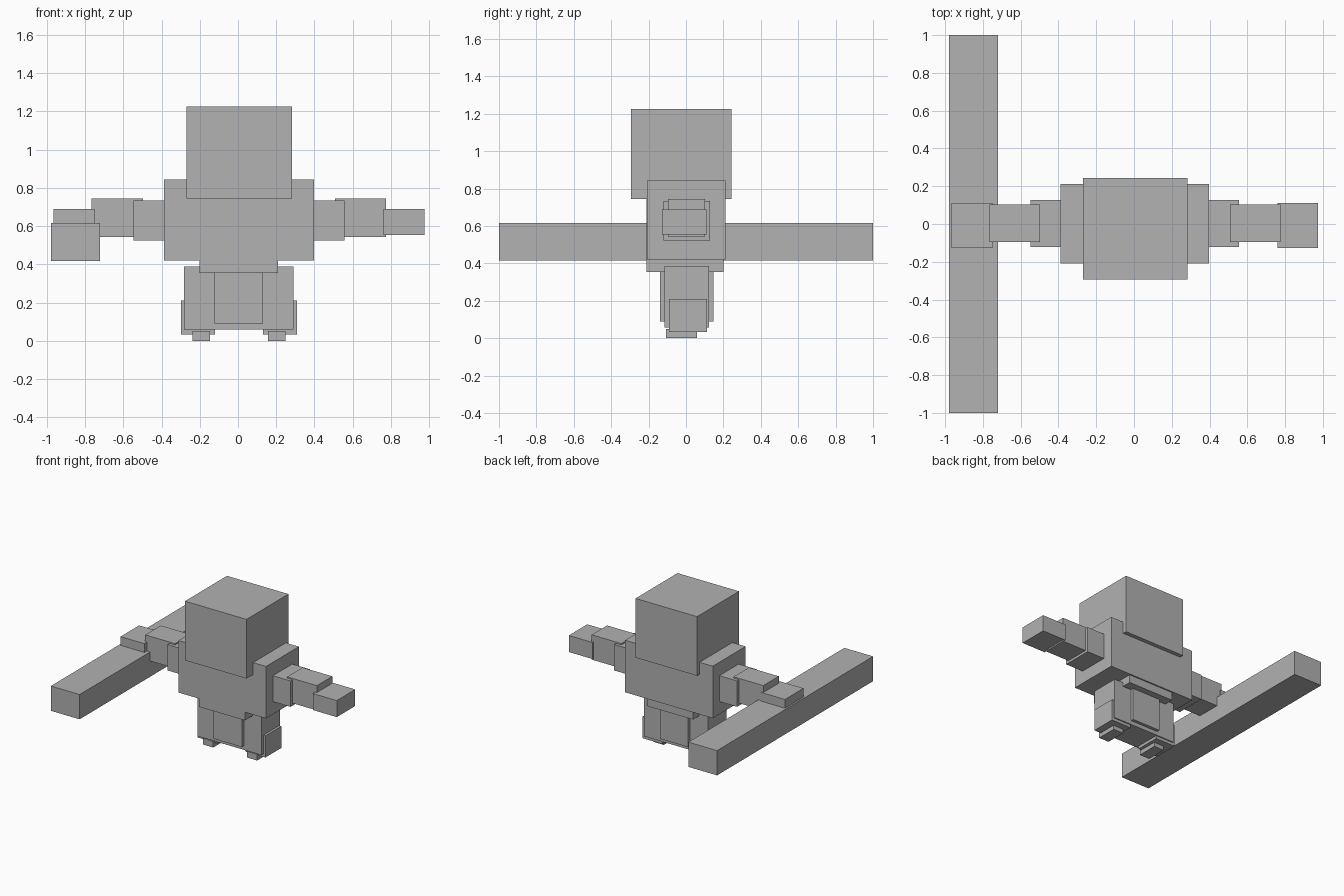
import bpy

if "Cube" in bpy.data.objects:
    bpy.data.objects.remove(bpy.data.objects["Cube"])

GREY = (0.445, 0.445, 0.445, 1)
grey = bpy.data.materials.new("plain grey")
grey.use_nodes = True
grey.diffuse_color = GREY
grey.node_tree.nodes["Principled BSDF"].inputs["Base Color"].default_value = GREY

MID = 0.005  # mirror plane of the body


def box(name, x, y, z):
    """Flat-sided block given by its extents on each axis."""
    bpy.ops.mesh.primitive_cube_add(size=1)
    ob = bpy.context.object
    ob.name = name
    for v in ob.data.vertices:
        for i, (low, high) in enumerate((x, y, z)):
            v.co[i] = high if v.co[i] > 0 else low
    ob.data.materials.append(grey)
    return ob


def pair(name, x, y, z):
    """Left block and its mirrored right twin; x is measured from the mirror plane."""
    box("left_" + name, (MID + x[0], MID + x[1]), y, z)
    box("right_" + name, (MID - x[1], MID - x[0]), y, z)


# Head and trunk
box("head", (-0.27, 0.282), (-0.294, 0.244), (0.745, 1.225))
box("shoulder_block", (-0.388, 0.398), (-0.209, 0.211), (0.42, 0.842))
box("torso", (-0.202, 0.21), (-0.212, 0.2), (0.355, 0.76))

# Hips and the cloth hanging between the legs
box("hips", (-0.282, 0.29), (-0.114, 0.122), (0.058, 0.387))
box("loincloth", (-0.122, 0.132), (-0.139, 0.147), (0.09, 0.37))

# Legs
pair("lower_leg", (0.125, 0.304), (-0.09, 0.113), (0.034, 0.21))
pair("foot", (0.152, 0.243), (-0.108, 0.06), (0, 0.05))

# Arms
pair("upper_arm", (0.38, 0.552), (-0.121, 0.127), (0.523, 0.733))
pair("forearm", (0.503, 0.77), (-0.096, 0.102), (0.543, 0.744))
pair("hand", (0.755, 0.97), (-0.127, 0.11), (0.554, 0.688))

# Long beam held in the right hand
box("beam", (-0.979, -0.721), (-1, 1), (0.416, 0.617))
